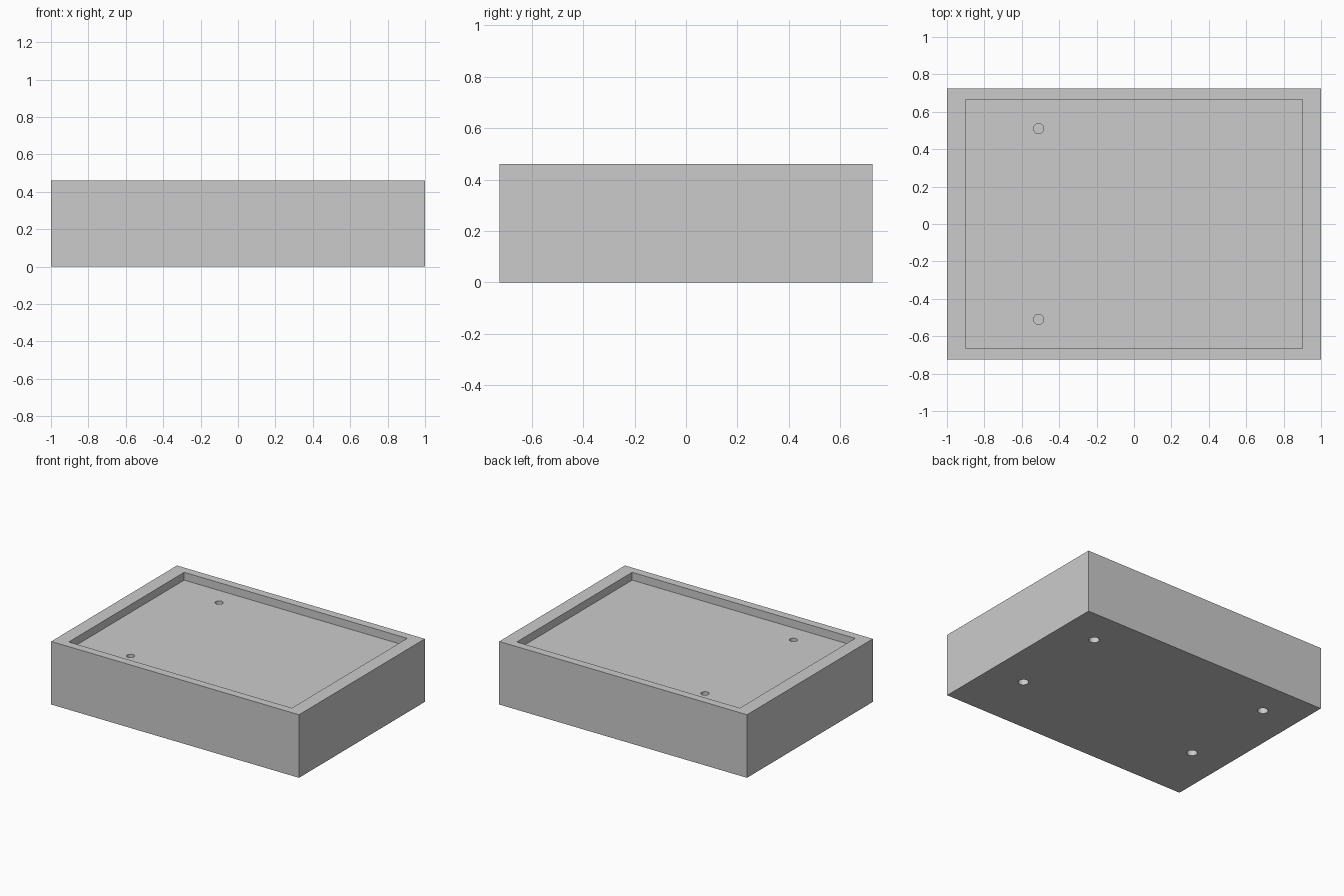
import bpy

old = bpy.data.objects.get("Cube")
if old:
    bpy.data.objects.remove(old, do_unlink=True)

WIDTH, DEPTH, HEIGHT = 2.0, 1.45, 0.46
FLOOR_Z = HEIGHT - 0.057

grey = bpy.data.materials.new("plain grey")
grey.use_nodes = True
colour = (0.6, 0.6, 0.6, 1)
grey.diffuse_color = colour
grey.node_tree.nodes["Principled BSDF"].inputs["Base Color"].default_value = colour


def box(name, size, z):
    bpy.ops.mesh.primitive_cube_add(size=1, location=(0, 0, z))
    ob = bpy.context.object
    ob.name = name
    ob.scale = size
    bpy.ops.object.transform_apply(location=True, rotation=False, scale=True)
    ob.data.materials.append(grey)
    return ob


def peg(name, x, y, z, radius, length):
    bpy.ops.mesh.primitive_cylinder_add(vertices=32, radius=radius, depth=length, location=(x, y, z))
    ob = bpy.context.object
    ob.name = name
    ob.data.materials.append(grey)
    return ob


# Solid block and the shapes cut out of it
block = box("tray_block", (WIDTH, DEPTH, HEIGHT), HEIGHT / 2)
cutters = [box("recess_cutter", (1.8, 1.33, 0.2), FLOOR_Z + 0.1)]

# Pair of small blind holes in the recess floor
for y in (-0.51, 0.51):
    cutters.append(peg("floor_hole_cutter", -0.51, y, FLOOR_Z, 0.027, 0.24))

# Four wider blind holes in the underside
for x in (-0.726, 0.726):
    for y in (-0.27, 0.456):
        cutters.append(peg("underside_hole_cutter", x, y, 0, 0.035, 0.24))

# Apply the cuts, then drop the cutters
bpy.ops.object.select_all(action="DESELECT")
bpy.context.view_layer.objects.active = block
block.select_set(True)
for cutter in cutters:
    cutter.hide_render = True
    cut = block.modifiers.new("cut", "BOOLEAN")
    cut.operation = "DIFFERENCE"
    cut.solver = "EXACT"
    cut.object = cutter
    bpy.ops.object.modifier_apply(modifier=cut.name)
    bpy.data.objects.remove(cutter, do_unlink=True)

# Smooth hole walls, crisp edges elsewhere
bpy.ops.object.shade_smooth_by_angle(angle=0.52)
